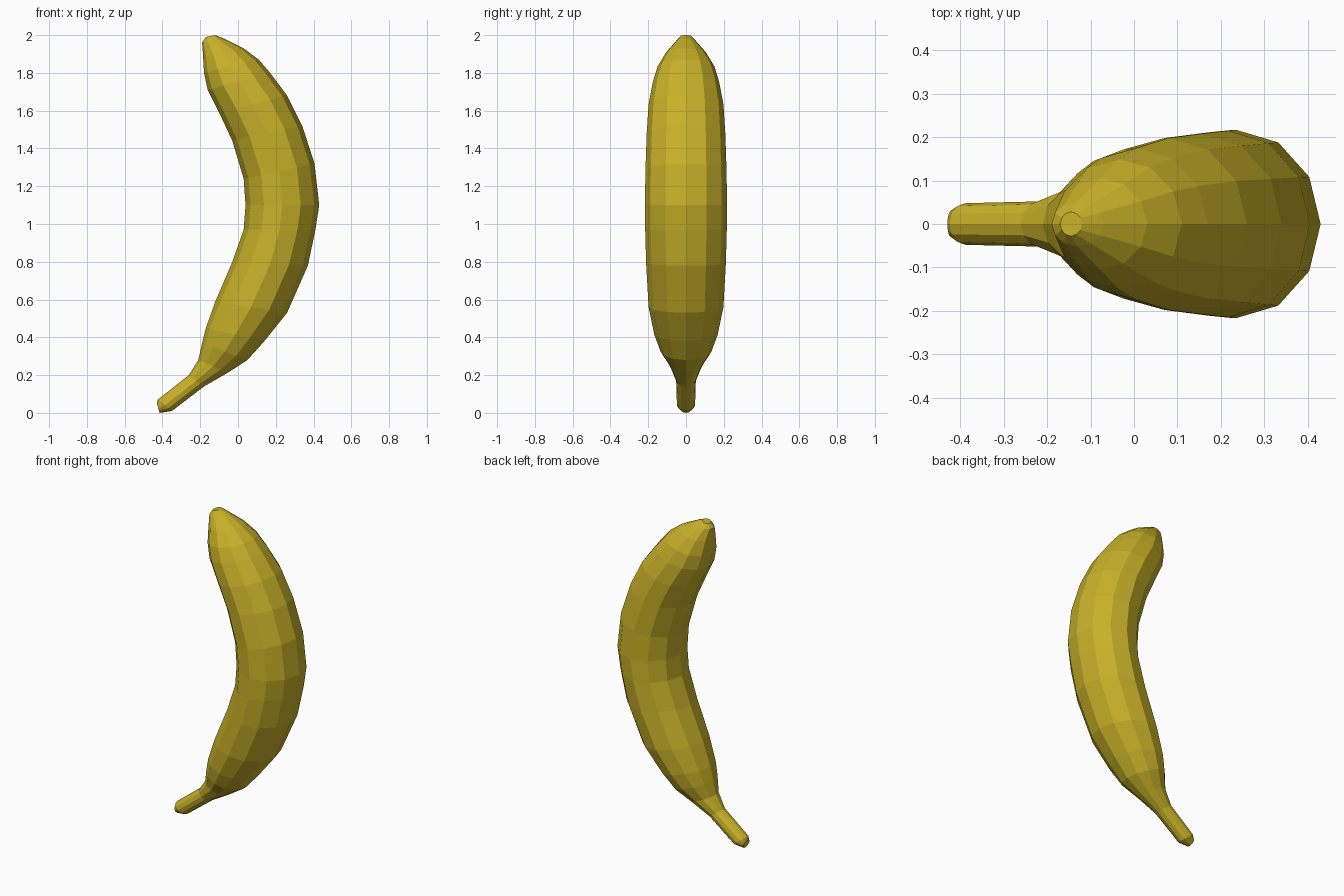
import bpy, bmesh, math
from mathutils import Vector

SIDES = 12

# Cross-sections from stem to tip: inner x, z, outer x, z, half width in y
SECTIONS = [
    (-0.43, 0.05, -0.415, 0.0, 0.03),
    (-0.425, 0.07, -0.35, 0.01, 0.048),
    (-0.26, 0.20, -0.18, 0.14, 0.052),
    (-0.21, 0.28, -0.05, 0.215, 0.085),
    (-0.19, 0.37, 0.05, 0.28, 0.135),
    (-0.17, 0.45, 0.14, 0.38, 0.168),
    (-0.12, 0.59, 0.26, 0.53, 0.198),
    (-0.03, 0.80, 0.37, 0.78, 0.211),
    (0.03, 0.97, 0.41, 0.97, 0.216),
    (0.04, 1.10, 0.43, 1.10, 0.217),
    (0.03, 1.24, 0.405, 1.32, 0.215),
    (-0.03, 1.44, 0.34, 1.52, 0.208),
    (-0.10, 1.59, 0.26, 1.68, 0.198),
    (-0.16, 1.71, 0.17, 1.80, 0.175),
    (-0.18, 1.80, 0.11, 1.87, 0.15),
    (-0.185, 1.89, 0.03, 1.93, 0.105),
    (-0.19, 1.96, -0.07, 1.98, 0.052),
    (-0.17, 1.99, -0.12, 2.0, 0.028),
]

peel = bpy.data.materials.new("banana yellow")
peel.diffuse_color = (0.58, 0.44, 0.022, 1)

# Banana: elliptical rings bridged along the curve, capped at both ends
bm = bmesh.new()
rings = []
for xi, zi, xo, zo, w in SECTIONS:
    inner, outer = Vector((xi, 0, zi)), Vector((xo, 0, zo))
    mid, half = (inner + outer) / 2, (outer - inner) / 2
    ring = []
    for k in range(SIDES):
        a = 2 * math.pi * k / SIDES
        ring.append(bm.verts.new(mid + half * math.cos(a) + Vector((0, w * math.sin(a), 0))))
    rings.append(ring)

for r, s in zip(rings, rings[1:]):
    for k in range(SIDES):
        n = (k + 1) % SIDES
        bm.faces.new((r[k], r[n], s[n], s[k]))
bm.faces.new(rings[0][::-1])
bm.faces.new(rings[-1])
bmesh.ops.recalc_face_normals(bm, faces=bm.faces)

mesh = bpy.data.meshes.new("banana")
bm.to_mesh(mesh)
bm.free()
mesh.materials.append(peel)
banana = bpy.data.objects.new("banana", mesh)
bpy.context.collection.objects.link(banana)
